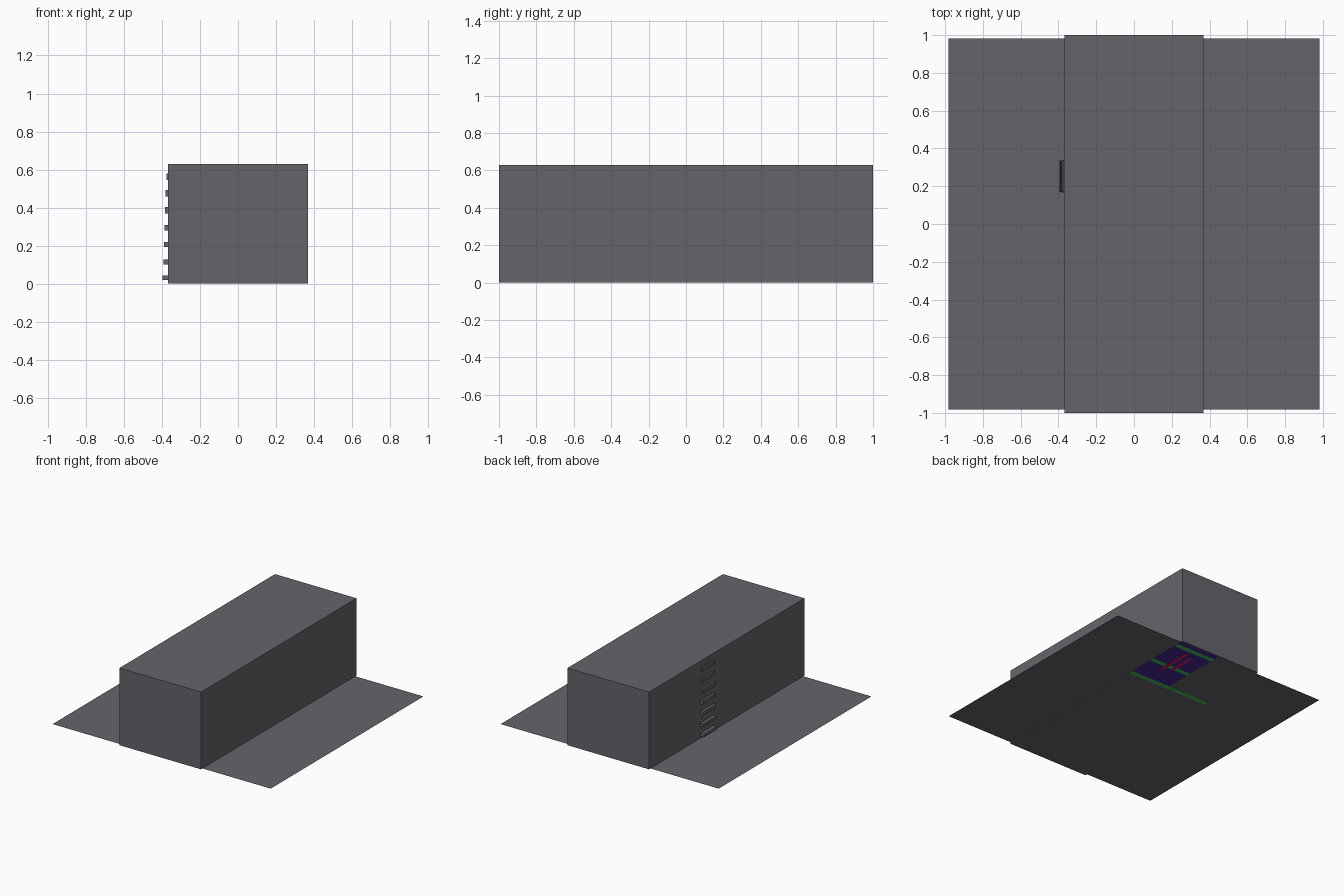
import bpy

if "Cube" in bpy.data.objects:
    bpy.data.objects.remove(bpy.data.objects["Cube"])


def material(name, rgb):
    m = bpy.data.materials.new(name)
    m.diffuse_color = (*rgb, 1.0)
    m.use_nodes = True
    m.node_tree.nodes["Principled BSDF"].inputs["Base Color"].default_value = m.diffuse_color
    return m


grey = material("concrete grey", (0.132, 0.127, 0.144))
purple = material("dark purple", (0.06, 0.022, 0.29))
green = material("wall green", (0.07, 0.48, 0.11))
red = material("deep red", (0.55, 0.01, 0.17))


def add_mesh(name, verts, faces, mat):
    me = bpy.data.meshes.new(name)
    me.from_pydata(verts, [], faces)
    me.materials.append(mat)
    ob = bpy.data.objects.new(name, me)
    bpy.context.collection.objects.link(ob)
    return ob


def box(name, x, y, z, mat, taper=0.0):
    """Box from ranges; taper narrows the -x end along y."""
    (x0, x1), (y0, y1), (z0, z1) = x, y, z
    verts = []
    for zz in (z0, z1):
        verts += [(x0, y0 + taper, zz), (x1, y0, zz), (x1, y1, zz), (x0, y1 - taper, zz)]
    faces = [(3, 2, 1, 0), (4, 5, 6, 7)]
    faces += [(i, (i + 1) % 4, (i + 1) % 4 + 4, i + 4) for i in range(4)]
    return add_mesh(name, verts, faces, mat)


W = 0.367
G = 0.982

# Main building block
box("building", (-W, W), (-1, 1), (0.0015, 0.63), grey)

# Ground sheet
add_mesh("ground_sheet", [(-G, -G, 0.002), (G, -G, 0.002), (G, G, 0.002), (-G, G, 0.002)],
         [(0, 1, 2, 3)], grey)

# Ladder rungs on the left wall, shallower and taller towards the top
for i, z in enumerate((0.03, 0.113, 0.206, 0.294, 0.386, 0.476, 0.562)):
    t = i / 6
    depth = 0.029 - 0.019 * t
    half = 0.012 + 0.006 * t
    box(f"rung_{i + 1}", (-W - depth, -W + 0.005), (0.165, 0.34), (z - half, z + half), grey, 0.005)

# Room floor showing on the underside
box("room_floor", (0.01, W), (0.40, 0.99), (0.001, 0.002), purple)

# Wall footings showing on the underside
for name, x0, y in (("long_footing", -W, 0.40), ("middle_footing", 0.01, 0.645), ("back_footing", 0.01, 0.925)):
    box(name, (x0, W), (y - 0.02, y + 0.02), (0.0005, 0.0015), green)

# Red strips between the footings
for i, (x, y0, y1) in enumerate([(0.215, 0.57, 0.87), (0.15, 0.62, 0.84)]):
    box(f"red_strip_{i + 1}", (x - 0.016, x + 0.016), (y0, y1), (0.0, 0.001), red)
